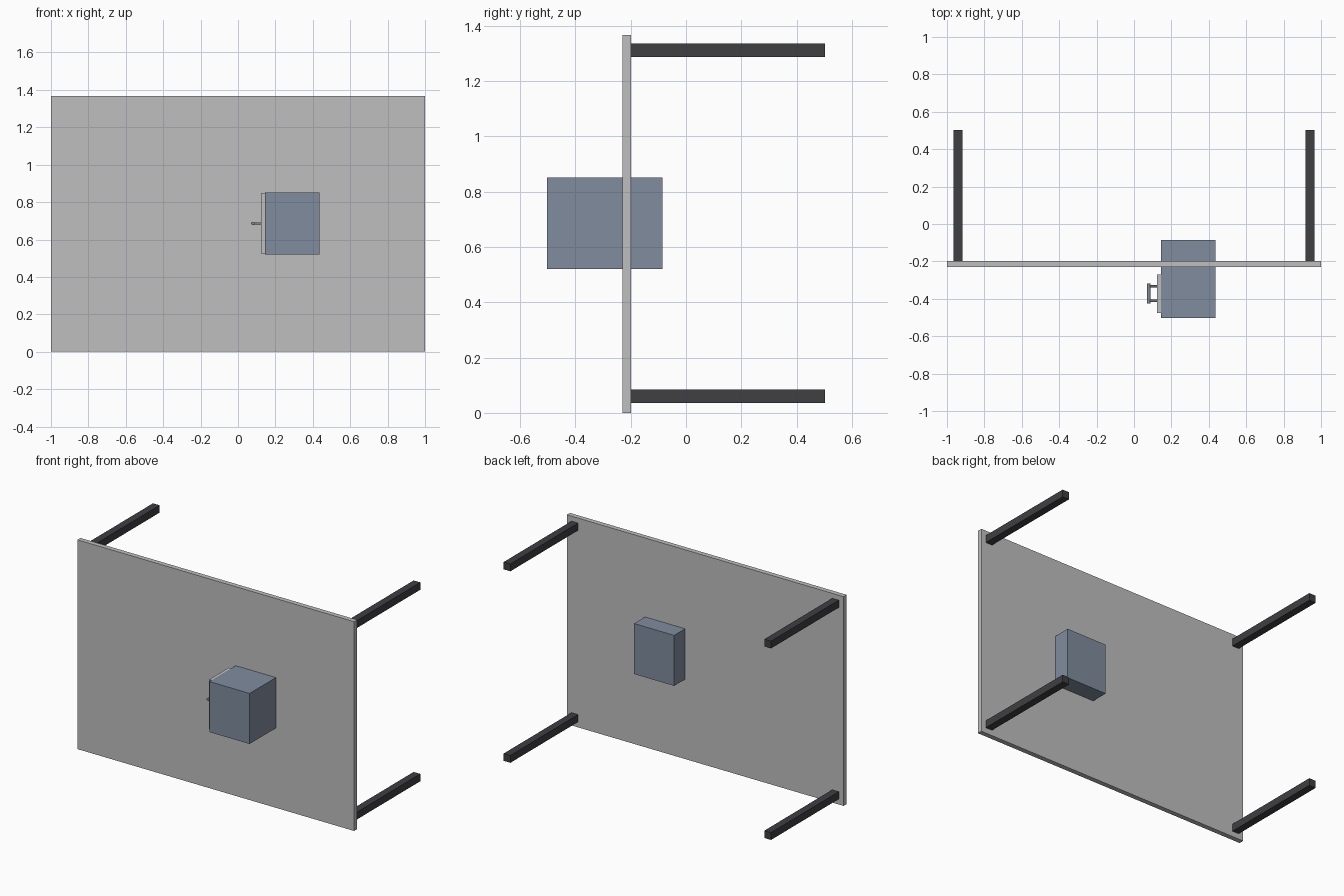
import bpy
from math import pi

cube = bpy.data.objects.get("Cube")
if cube:
    bpy.data.objects.remove(cube, do_unlink=True)


def material(name, color):
    mat = bpy.data.materials.new(name)
    mat.use_nodes = True
    mat.diffuse_color = (*color, 1)
    bsdf = next(n for n in mat.node_tree.nodes if n.type == 'BSDF_PRINCIPLED')
    bsdf.inputs["Base Color"].default_value = (*color, 1)
    return mat


light_grey = material("light grey", (0.52, 0.52, 0.52))
slate_blue = material("slate blue", (0.216, 0.262, 0.342))
charcoal = material("charcoal", (0.05, 0.05, 0.057))
steel = material("steel", (0.23, 0.26, 0.31))


def box(name, low, high, mat):
    center = [(a + b) / 2 for a, b in zip(low, high)]
    bpy.ops.mesh.primitive_cube_add(size=1, location=center)
    obj = bpy.context.object
    obj.name = name
    obj.scale = [b - a for a, b in zip(low, high)]
    bpy.ops.object.transform_apply(location=False, rotation=False, scale=True)
    obj.data.materials.append(mat)
    return obj


def rod(name, center, radius, length, rotation, mat):
    bpy.ops.mesh.primitive_cylinder_add(vertices=16, radius=radius, depth=length,
                                        location=center, rotation=rotation)
    obj = bpy.context.object
    obj.name = name
    obj.data.materials.append(mat)
    bpy.ops.object.shade_smooth_by_angle()
    return obj


# Upright slab and its four legs
box("table_top", (-1, -0.23, 0), (1, -0.198, 1.367), light_grey)
for side, x in (("right", -0.942), ("left", 0.942)):
    for level, z in (("lower", 0.06), ("upper", 1.311)):
        box(f"{level}_{side}_leg", (x - 0.024, -0.198, z - 0.024),
            (x + 0.024, 0.502, z + 0.024), charcoal)

# Cabinet passing through the slab, with its door panel
box("cabinet", (0.145, -0.502, 0.521), (0.435, -0.085, 0.851), slate_blue)
box("drawer_front", (0.123, -0.475, 0.524), (0.145, -0.271, 0.848), light_grey)

# Pull handle
handle_z = 0.686
rod("handle_bar", (0.079, -0.372, handle_z), 0.009, 0.106, (pi / 2, 0, 0), steel)
for side, y in (("front", -0.411), ("back", -0.333)):
    rod(f"handle_{side}_post", (0.101, y, handle_z), 0.006, 0.046, (0, pi / 2, 0), steel)
